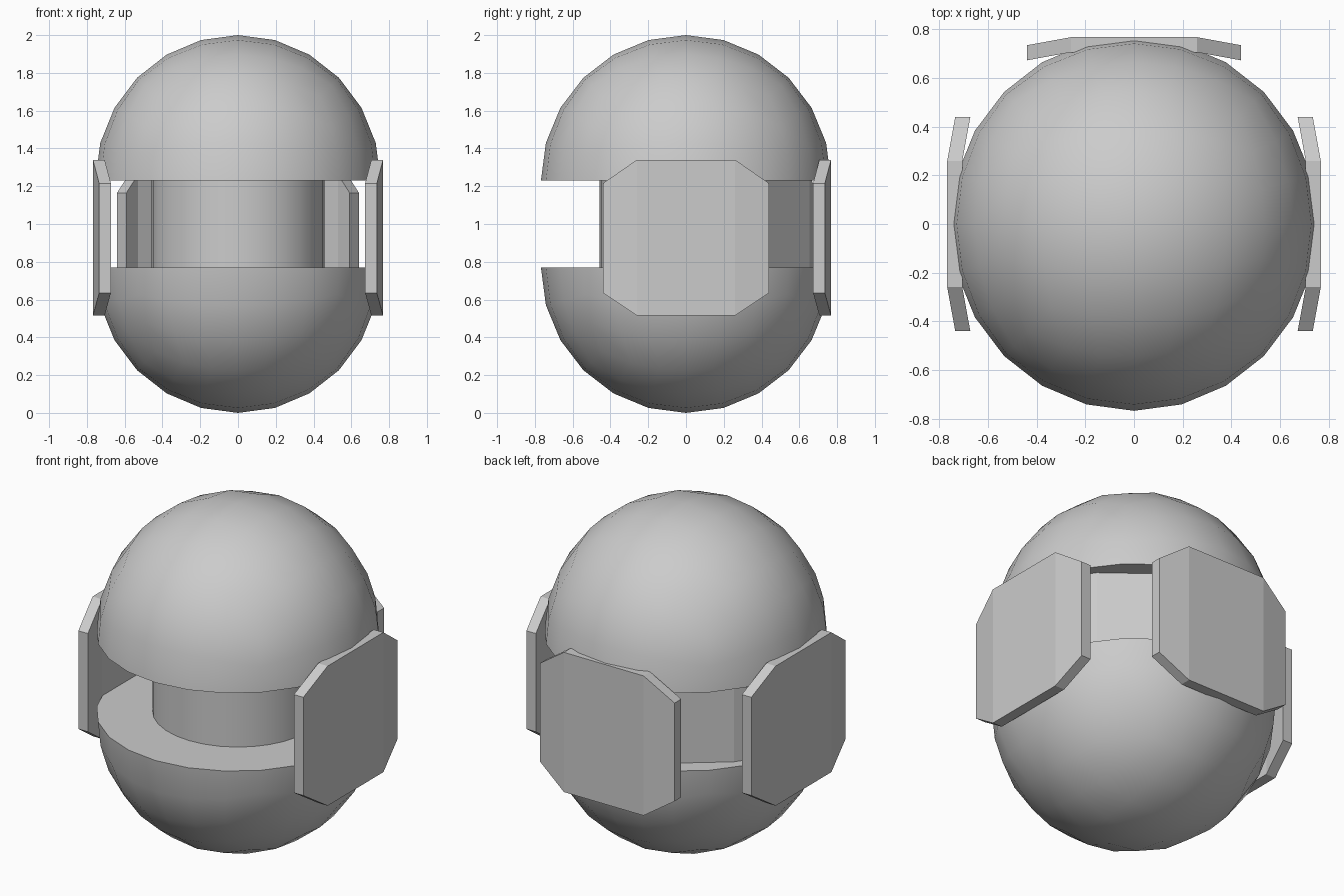
import bpy, bmesh, math
from mathutils import Matrix, Vector

if "Cube" in bpy.data.objects:
    bpy.data.objects.remove(bpy.data.objects["Cube"])


def add_object(name, bm):
    bmesh.ops.recalc_face_normals(bm, faces=bm.faces[:])
    mesh = bpy.data.meshes.new(name)
    bm.to_mesh(mesh)
    bm.free()
    obj = bpy.data.objects.new(name, mesh)
    bpy.context.collection.objects.link(obj)
    return obj


def smooth(obj, angle=35):
    bpy.ops.object.select_all(action='DESELECT')
    obj.select_set(True)
    bpy.context.view_layer.objects.active = obj
    bpy.ops.object.shade_smooth_by_angle(angle=math.radians(angle))


def dome(name, z, direction):
    # Half of a rounded cube-grid ball with a flat closed face
    bm = bmesh.new()
    bmesh.ops.create_cube(bm, size=2)
    bmesh.ops.subdivide_edges(bm, edges=bm.edges[:], cuts=5, use_grid_fill=True)
    for v in bm.verts:
        p = Vector([math.tan(c * math.pi / 4) for c in v.co]).normalized()
        v.co = Vector((p.x * 0.755, p.y * 0.768, p.z * 0.77))
    geom = bm.verts[:] + bm.edges[:] + bm.faces[:]
    bmesh.ops.bisect_plane(bm, geom=geom, dist=1e-4, plane_co=(0, 0, 0),
                           plane_no=(0, 0, direction), clear_inner=True)
    bmesh.ops.holes_fill(bm, edges=[e for e in bm.edges if e.is_boundary], sides=0)
    bmesh.ops.translate(bm, verts=bm.verts[:], vec=(0, 0, z))
    smooth(add_object(name, bm))


def plate(name, angle, mid, end, thick, z_mid, z_end):
    # Three-facet bent plate; mid/end are (sideways, outward) positions
    bm = bmesh.new()
    sections = []
    for sign, (s, n), (lo, hi) in ((-1, end, z_end), (-1, mid, z_mid),
                                   (1, mid, z_mid), (1, end, z_end)):
        corners = ((n, lo), (n, hi), (n - thick, hi), (n - thick, lo))
        sections.append([bm.verts.new((r, sign * s, z)) for r, z in corners])
    for a, b in zip(sections, sections[1:]):
        for i in range(4):
            j = (i + 1) % 4
            bm.faces.new((a[i], a[j], b[j], b[i]))
    bm.faces.new(sections[0])
    bm.faces.new(sections[-1])
    bm.transform(Matrix.Rotation(math.radians(angle), 4, 'Z'))
    add_object(name, bm)


# Upper and lower shells
dome("upper_dome", 1.23, 1)
dome("lower_dome", 0.77, -1)

# Central core between the shells
bm = bmesh.new()
bmesh.ops.create_cone(bm, cap_ends=True, segments=32, radius1=0.458,
                      radius2=0.458, depth=0.5)
bmesh.ops.translate(bm, verts=bm.verts[:], vec=(0, 0, 1.0))
smooth(add_object("core", bm))

# Outer plates on both sides and the back
for name, angle in (("right_plate", 0), ("back_plate", 90), ("left_plate", 180)):
    plate(name, angle, (0.26, 0.768), (0.44, 0.735), 0.062,
          (0.515, 1.34), (0.635, 1.215))

# Recessed plates in the rear corners
for name, angle in (("right_inner_plate", 52), ("left_inner_plate", 128)):
    plate(name, angle, (0.222, 0.657), (0.324, 0.625), 0.08,
          (0.6, 1.26), (0.7, 1.165))
